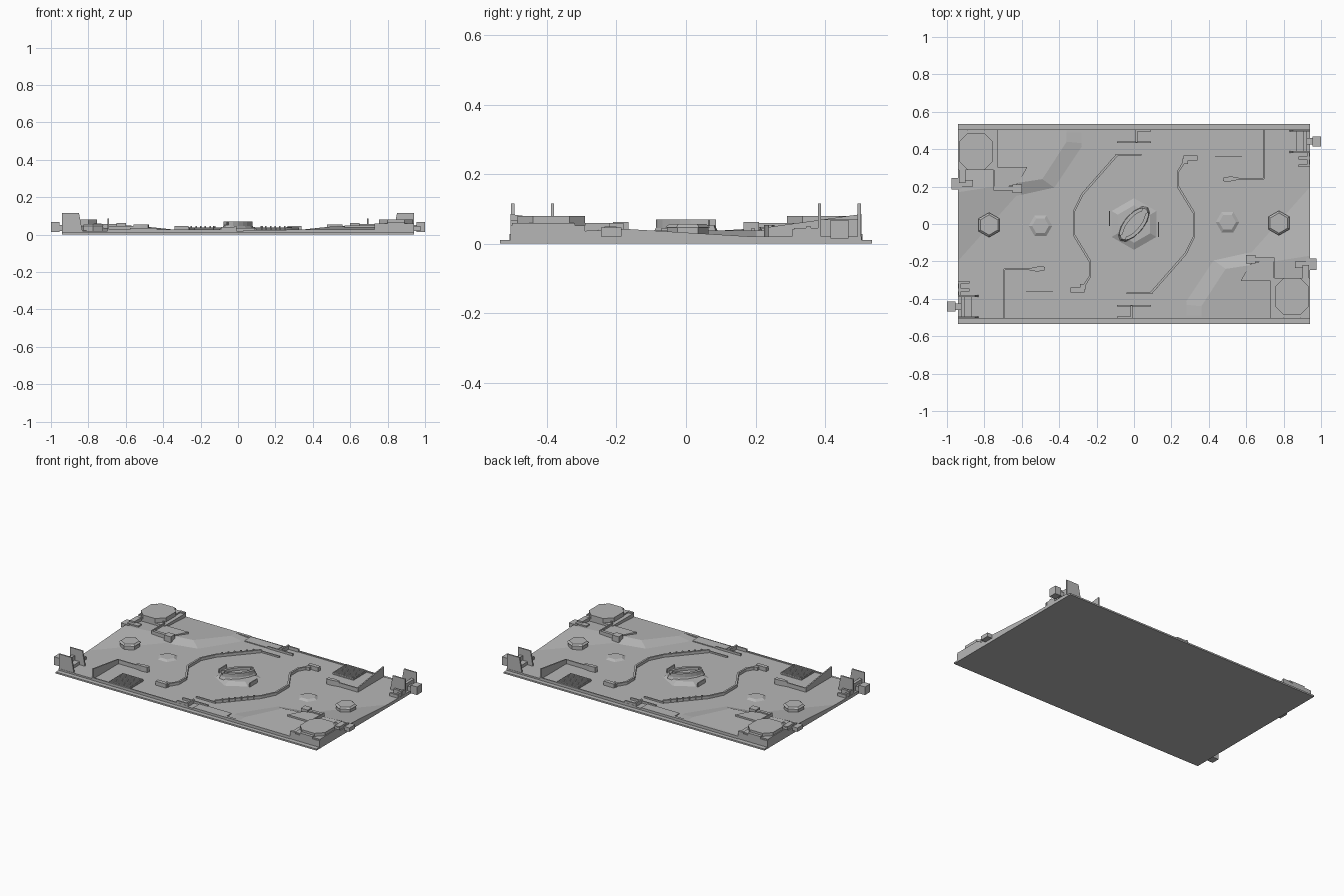
import bpy, bmesh
from math import sin, cos, pi, radians
from mathutils import Matrix, Vector

if "Cube" in bpy.data.objects:
    bpy.data.objects.remove(bpy.data.objects["Cube"], do_unlink=True)

grey = bpy.data.materials.new("concrete_grey")
grey.use_nodes = True
grey.diffuse_color = (0.47, 0.47, 0.47, 1)
grey.node_tree.nodes["Principled BSDF"].inputs["Base Color"].default_value = (0.47, 0.47, 0.47, 1)

FLOOR = 0.02


def finish(name, bm, pair=True):
    """Turn a bmesh into an object, adding its half-turn twin if wanted."""
    if pair:
        twin = bmesh.ops.duplicate(bm, geom=bm.verts[:] + bm.edges[:] + bm.faces[:])["geom"]
        bmesh.ops.rotate(bm, verts=[v for v in twin if isinstance(v, bmesh.types.BMVert)],
                         cent=(0, 0, 0), matrix=Matrix.Rotation(pi, 3, 'Z'))
    bmesh.ops.recalc_face_normals(bm, faces=bm.faces)
    mesh = bpy.data.meshes.new(name)
    bm.to_mesh(mesh)
    bm.free()
    mesh.materials.append(grey)
    bpy.context.collection.objects.link(bpy.data.objects.new(name, mesh))


def add_box(bm, x0, x1, y0, y1, z0, z1):
    m = Matrix.Translation(((x0 + x1) / 2, (y0 + y1) / 2, (z0 + z1) / 2))
    bmesh.ops.create_cube(bm, size=1, matrix=m @ Matrix.Diagonal((x1 - x0, y1 - y0, z1 - z0, 1)))


def boxes(name, *specs, pair=True):
    bm = bmesh.new()
    for s in specs:
        add_box(bm, *s)
    finish(name, bm, pair)


def add_loft(bm, bottom, top):
    """Close a solid between two outlines with equal point counts."""
    a = [bm.verts.new(p) for p in bottom]
    b = [bm.verts.new(p) for p in top]
    bm.faces.new(a[::-1])
    bm.faces.new(b)
    for i in range(len(a)):
        j = (i + 1) % len(a)
        bm.faces.new((a[i], a[j], b[j], b[i]))


def prism(name, outline, z0, z1, pair=True):
    bm = bmesh.new()
    add_loft(bm, [(x, y, z0) for x, y in outline], [(x, y, z1) for x, y in outline])
    finish(name, bm, pair)


def ring(cx, cy, rx, ry, n, z, turn=0.0):
    return [(cx + rx * cos(turn + 2 * pi * i / n), cy + ry * sin(turn + 2 * pi * i / n), z)
            for i in range(n)]


def frustum(name, cx, cy, r0, r1, z0, z1, n=6, turn=0.0, pair=True):
    bm = bmesh.new()
    add_loft(bm, ring(cx, cy, r0, r0, n, z0, turn), ring(cx, cy, r1, r1, n, z1, turn))
    finish(name, bm, pair)


def rail(name, path, width, z0, z1):
    """Low wall that follows a path with mitred corners."""
    pts = [Vector(p) for p in path]
    left, right = [], []
    for i, p in enumerate(pts):
        d = (pts[min(i + 1, len(pts) - 1)] - pts[max(i - 1, 0)]).normalized()
        n = Vector((-d.y, d.x)) * width / 2
        left.append(p + n)
        right.append(p - n)
    prism(name, [tuple(p) for p in left + right[::-1]], z0, z1)


# Ground slab with its thin flange
boxes("ground_flange", (-0.94, 0.94, -0.535, 0.535, 0, 0.01), pair=False)
boxes("arena_floor", (-0.94, 0.94, -0.505, 0.505, 0.005, FLOOR), pair=False)

# Raised corner ground with sloped banks
bm = bmesh.new()
bank = [(0.26, -0.5), (0.26, -0.43), (0.42, -0.19), (0.6, -0.15), (0.94, 0.23), (0.94, -0.5)]
crest = [(0.36, -0.5), (0.36, -0.44), (0.49, -0.24), (0.62, -0.22), (0.94, -0.17), (0.94, -0.5)]
add_loft(bm, [(x, y, FLOOR - 0.002) for x, y in bank],
         [(x, y, 0.028 if y < -0.4 else 0.042) for x, y in crest])
finish("raised_ground", bm)

# Rails around the central court
rail("court_rail", [(0.09, -0.37), (0.275, -0.16), (0.32, -0.07), (0.32, 0.06),
                    (0.235, 0.2), (0.235, 0.28), (0.27, 0.335)], 0.012, 0.01, 0.038)
rail("court_end_curb", [(0.1, -0.37), (-0.04, -0.37)], 0.008, 0.01, 0.03)
boxes("court_rail_block", (0.265, 0.34, 0.34, 0.365, 0.01, 0.046),
      (0.26, 0.29, 0.32, 0.35, 0.01, 0.04))
bm = bmesh.new()
for t in range(6):
    x, y = 0.12 + 0.025 * t, -0.335 + 0.0285 * t
    add_box(bm, x, x + 0.008, y - 0.004, y + 0.004, FLOOR, 0.045)
finish("rail_posts", bm)

# Central mound and the slanted oval pod
frustum("central_mound", 0, 0, 0.15, 0.1, 0.015, 0.036, 6, pi / 6, pair=False)
spin = Matrix.Rotation(radians(50), 4, 'Z')
bm = bmesh.new()
add_loft(bm, ring(0, 0, 0.115, 0.055, 12, 0.03), ring(0, 0, 0.105, 0.045, 12, 0.052))
bm.transform(spin)
finish("pod_body", bm, pair=False)
bm = bmesh.new()
outer = [(0.105 * cos(a), 0.05 * sin(a)) for a in [radians(20 + 20 * i) for i in range(8)]]
inner = [(x * 0.8, y * 0.62) for x, y in outer]
strip = outer + inner[::-1]
add_loft(bm, [(x, y, 0.045) for x, y in strip], [(x, y, 0.07) for x, y in strip])
bm.transform(spin)
finish("pod_canopy_sides", bm)
boxes("mound_fin", (0.127, 0.134, -0.07, 0.01, 0.015, 0.045))

# Hexagonal floor pads and raised hexagonal plinths
frustum("hex_pad", 0.5, 0.01, 0.072, 0.045, 0.015, 0.03)
frustum("hex_plinth", 0.775, 0.005, 0.06, 0.06, 0.015, 0.05, 6, pi / 6)
frustum("hex_plinth_cap", 0.775, 0.005, 0.066, 0.054, 0.046, 0.056, 6, pi / 6)

# Octagonal corner platform on its stepped base
boxes("platform_base", (0.73, 0.94, -0.505, -0.29, 0.01, 0.052),
      (0.76, 0.94, -0.5, -0.32, 0.05, 0.06))
cut = 0.045
x0, x1, y0, y1 = 0.755, 0.935, -0.485, -0.29
octagon = [(x0 + cut, y0), (x1 - cut, y0), (x1, y0 + cut), (x1, y1 - cut),
           (x1 - cut, y1), (x0 + cut, y1), (x0, y1 - cut), (x0, y0 + cut)]
prism("octagon_platform", octagon, 0.05, 0.08)
boxes("platform_step", (0.8, 0.89, -0.505, -0.48, 0.03, 0.066),
      (0.73, 0.77, -0.505, -0.49, 0.03, 0.06))

# Walkway beside the platform
prism("walkway", [(0.75, -0.305), (0.57, -0.305), (0.62, -0.215), (0.75, -0.18)], 0.02, 0.048)
boxes("walkway_wall", (0.6, 0.75, -0.2, -0.18, 0.02, 0.056),
      (0.6, 0.65, -0.21, -0.165, 0.02, 0.062), (0.742, 0.75, -0.31, -0.18, 0.02, 0.06))

# Ledge that pokes out of the end
boxes("end_ledge", (0.86, 0.94, -0.235, -0.2, 0.02, 0.05), (0.92, 0.975, -0.245, -0.185, 0.02, 0.046),
      (0.9, 0.935, -0.29, -0.22, 0.02, 0.06))

# Ridged ramp
bm = bmesh.new()
add_box(bm, 0.43, 0.58, 0.36, 0.505, 0.01, 0.026)
for i in range(11):
    y = 0.362 + 0.013 * i
    add_box(bm, 0.432, 0.578, y, y + 0.006, 0.02, 0.034)
finish("ridged_ramp", bm)

# Tapered side wall and the low walls that bound its yard
bm = bmesh.new()
side = [(0.24, 0.01), (0.505, 0.01), (0.505, 0.085), (0.24, 0.048)]
add_loft(bm, [(0.69, y, z) for y, z in side], [(0.698, y, z) for y, z in side])
finish("tapered_wall", bm)
boxes("yard_wall", (0.54, 0.695, 0.238, 0.246, 0.01, 0.046), (0.02, 0.695, 0.498, 0.506, 0.01, 0.027))
prism("yard_panel", [(0.475, 0.232), (0.49, 0.225), (0.53, 0.23), (0.56, 0.238), (0.56, 0.248),
                     (0.52, 0.254), (0.48, 0.25)], 0.01, 0.054)

# Gateway on the long edge
boxes("edge_gateway", (0.008, 0.018, 0.435, 0.505, 0.01, 0.045), (-0.09, 0.09, 0.433, 0.441, 0.01, 0.034),
      (0.01, 0.09, 0.495, 0.505, 0.01, 0.04), (-0.26, -0.03, 0.436, 0.505, 0.01, 0.025),
      (-0.73, -0.26, 0.49, 0.508, 0.01, 0.028))

# Corner tower: two slanted fins, a back wall and an outer box
bm = bmesh.new()
fin = [(0.83, 0.01), (0.94, 0.01), (0.94, 0.115), (0.85, 0.115)]
for y in (0.38, 0.494):
    add_loft(bm, [(x, y, z) for x, z in fin], [(x, y + 0.009, z) for x, z in fin])
finish("tower_fins", bm)
boxes("tower_body", (0.87, 0.925, 0.385, 0.5, 0.01, 0.04), (0.905, 0.925, 0.385, 0.5, 0.03, 0.07))
boxes("tower_outer_box", (0.955, 1.0, 0.415, 0.468, 0.015, 0.068), (0.92, 0.97, 0.425, 0.46, 0.02, 0.05))
boxes("tower_steps", (0.88, 0.94, 0.345, 0.36, 0.01, 0.05), (0.88, 0.94, 0.305, 0.318, 0.01, 0.04),
      (0.925, 0.938, 0.31, 0.385, 0.01, 0.045))
